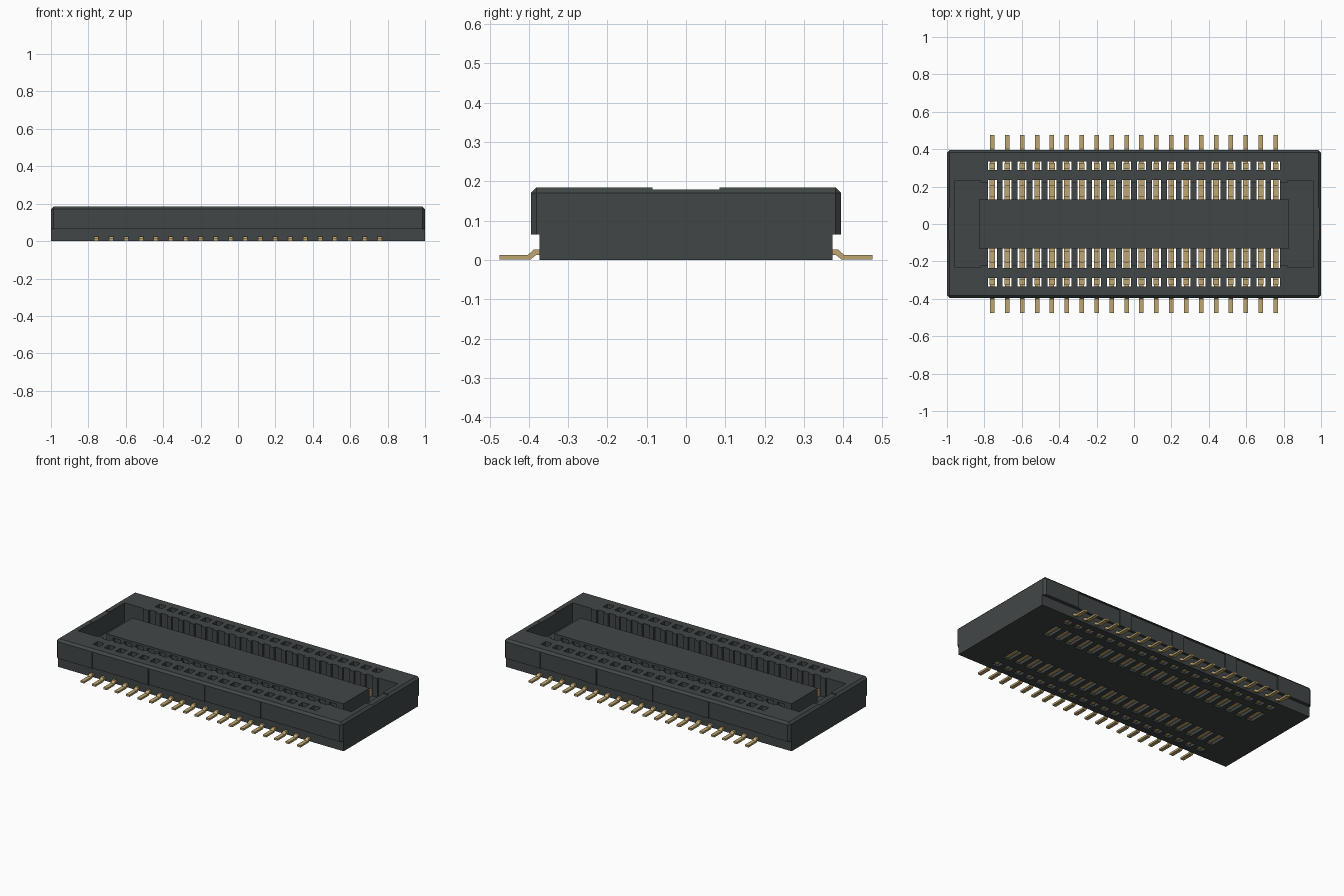
import bpy, bmesh

cube = bpy.data.objects.get("Cube")
if cube:
    bpy.data.objects.remove(cube, do_unlink=True)


def make_material(name, rgb, rough):
    m = bpy.data.materials.new(name)
    m.use_nodes = True
    m.diffuse_color = (*rgb, 1)
    node = m.node_tree.nodes["Principled BSDF"]
    node.inputs["Base Color"].default_value = (*rgb, 1)
    node.inputs["Roughness"].default_value = rough
    return m


plastic = make_material("charcoal plastic", (0.053, 0.062, 0.062), 0.6)
gold = make_material("pale gold", (0.52, 0.38, 0.16), 0.5)


def prism(bm, profile, x, width):
    """Extrude a (y, z) outline along x."""
    face = bm.faces.new([bm.verts.new((x - width / 2, y, z)) for y, z in profile])
    out = bmesh.ops.extrude_face_region(bm, geom=[face])
    verts = [v for v in out["geom"] if isinstance(v, bmesh.types.BMVert)]
    bmesh.ops.translate(bm, verts=verts, vec=(width, 0, 0))


def box(bm, x0, x1, y0, y1, z0, z1):
    prism(bm, [(y0, z0), (y1, z0), (y1, z1), (y0, z1)], (x0 + x1) / 2, x1 - x0)


def finish(bm, name, material):
    bmesh.ops.recalc_face_normals(bm, faces=bm.faces[:])
    mesh = bpy.data.meshes.new(name)
    bm.to_mesh(mesh)
    bm.free()
    mesh.materials.append(material)
    ob = bpy.data.objects.new(name, mesh)
    bpy.context.collection.objects.link(ob)
    return ob


def boxes(name, dims):
    bm = bmesh.new()
    for d in dims:
        box(bm, *d)
    return finish(bm, name, plastic)


def cut(ob, cutters):
    bpy.context.view_layer.objects.active = ob
    for c in cutters:
        mod = ob.modifiers.new("cut", "BOOLEAN")
        mod.operation = "DIFFERENCE"
        mod.solver = "EXACT"
        mod.object = c
        bpy.ops.object.modifier_apply(modifier=mod.name)


COUNT = 20
PITCH = 1.515 / (COUNT - 1)
columns = [(i - (COUNT - 1) / 2) * PITCH for i in range(COUNT)]
HALF_Y, TOP, STEP = 0.395, 0.185, 0.065


def row_boxes(half, y0, y1):
    """One opening per contact, in both rows."""
    return [(x - half, x + half, min(s * y0, s * y1), max(s * y0, s * y1), -0.05, 0.3)
            for x in columns for s in (-1, 1)]


# Cutters
slots = boxes("slot_cutter", row_boxes(0.024, 0.118, 0.236))
holes = boxes("hole_cutter", row_boxes(0.024, 0.288, 0.334))
cavity = boxes("cavity_cutter", [(-0.95, 0.95, -0.223, 0.223, 0, 0.3)])
pockets = boxes("pocket_cutter", [(min(s * 0.82, s * 0.956), max(s * 0.82, s * 0.956),
                                   -0.232, 0.232, 0, 0.3) for s in (-1, 1)])
notches = boxes("notch_cutter", [(s * 1 - 0.1, s * 1 + 0.1, -0.085, 0.085, TOP - 0.006, 0.3)
                                 for s in (-1, 1)])
panels = boxes("panel_cutter", [(x - 0.155, x + 0.155, s * HALF_Y - 0.006, s * HALF_Y + 0.006, 0, 0.166)
                                for x in (-0.59, -0.197, 0.197, 0.59) for s in (-1, 1)])
cutters = [slots, holes, cavity, pockets, notches, panels]

# Outer rim, chamfered at its top and upright edges
bm = bmesh.new()
box(bm, -1, 1, -HALF_Y, HALF_Y, STEP, TOP)
edges = [e for e in bm.edges if max(v.co.z for v in e.verts) > STEP + 0.01]
bmesh.ops.bevel(bm, geom=edges, offset=0.014, segments=1, affect="EDGES")
rim = finish(bm, "outer_rim", plastic)
cut(rim, cutters)

# Base plate under the rim
base = boxes("base_plate", [(-1, 1, -0.373, 0.373, 0, STEP)])
cut(base, [slots, holes])

# Central island: slotted core with a solid cap
core = boxes("island_core", [(-0.83, 0.83, -0.131, 0.131, STEP - 0.005, 0.147)])
cut(core, [slots])
boxes("island_cap", [(-0.83, 0.83, -0.131, 0.131, 0.147, 0.162)])

for c in cutters:
    bpy.data.objects.remove(c, do_unlink=True)

# Contacts: bent solder foot, buried strip and upright springs
foot = [(0.475, 0.001), (0.475, 0.013), (0.402, 0.013), (0.388, 0.026),
        (0.32, 0.026), (0.32, 0.012), (0.382, 0.012), (0.396, 0.001)]
bm = bmesh.new()
for s in (-1, 1):
    for x in columns:
        prism(bm, [(s * y, z) for y, z in foot], x, 0.024)
        for y0, y1, z0, z1 in ((0.122, 0.325, 0.012, 0.026), (0.296, 0.325, 0.02, 0.158),
                               (0.205, 0.234, 0.02, 0.1), (0.122, 0.15, 0.02, 0.1)):
            box(bm, x - 0.015, x + 0.015, min(s * y0, s * y1), max(s * y0, s * y1), z0, z1)
finish(bm, "contacts", gold)
